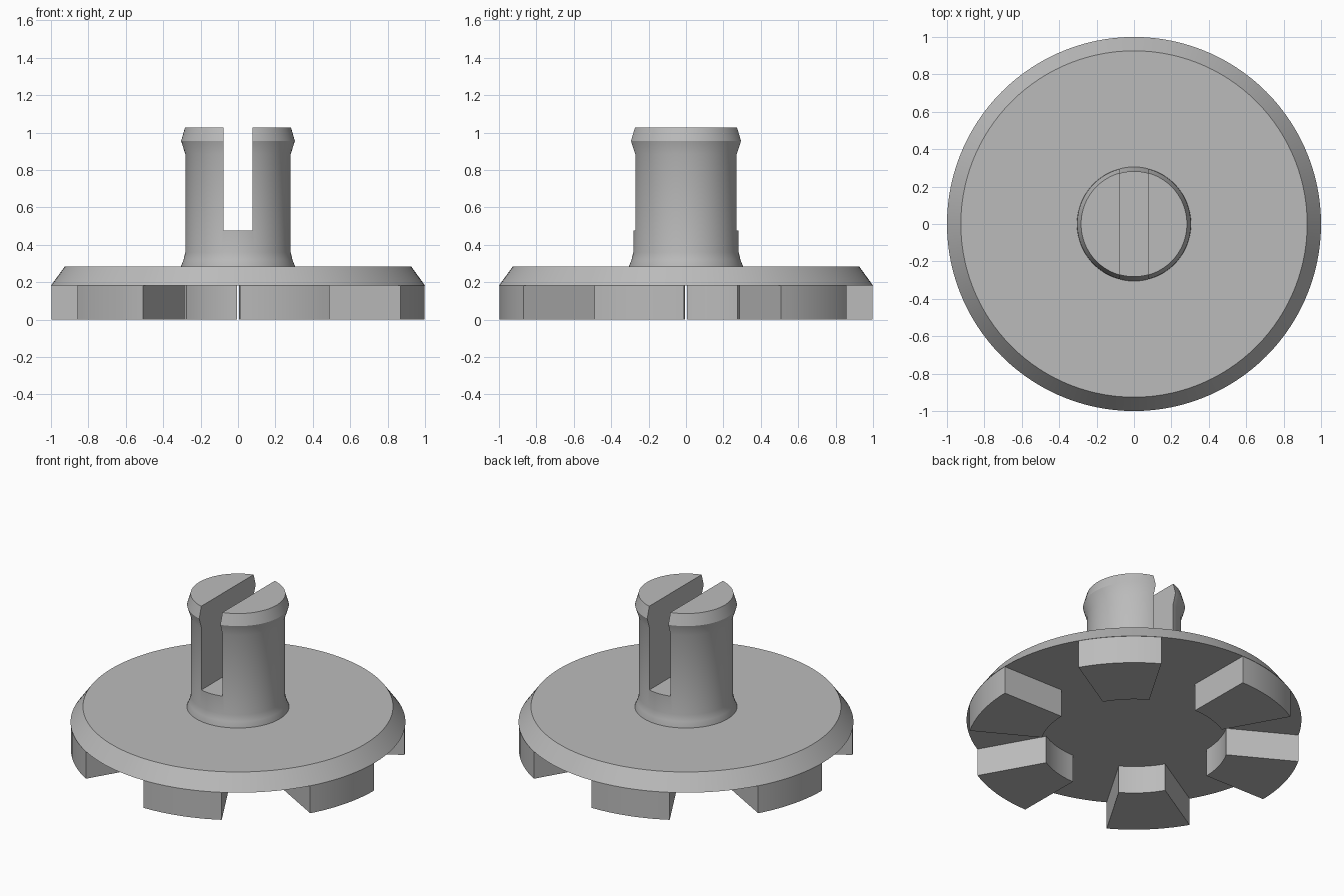
import bpy, bmesh
from math import sin, cos, radians, tau

cube = bpy.data.objects.get("Cube")
if cube:
    bpy.data.objects.remove(cube, do_unlink=True)

grey = bpy.data.materials.new("plain_grey")
grey.use_nodes = True
colour = (0.5, 0.5, 0.5, 1)
grey.diffuse_color = colour
grey.node_tree.nodes["Principled BSDF"].inputs["Base Color"].default_value = colour


def make_object(name, bm):
    bmesh.ops.recalc_face_normals(bm, faces=bm.faces)
    mesh = bpy.data.meshes.new(name)
    bm.to_mesh(mesh)
    bm.free()
    mesh.materials.append(grey)
    obj = bpy.data.objects.new(name, mesh)
    bpy.context.collection.objects.link(obj)
    return obj


def activate(obj):
    bpy.ops.object.select_all(action="DESELECT")
    obj.select_set(True)
    bpy.context.view_layer.objects.active = obj


def smooth(obj):
    activate(obj)
    bpy.ops.object.shade_smooth_by_angle(angle=radians(28))


def revolve(name, profile, steps=120):
    """Closed solid turned around z from (radius, height) points."""
    bm = bmesh.new()
    rings = [[bm.verts.new((r * cos(tau * i / steps), r * sin(tau * i / steps), z))
              for i in range(steps)] for r, z in profile]
    for low, high in zip(rings, rings[1:]):
        for i in range(steps):
            j = (i + 1) % steps
            bm.faces.new((low[i], low[j], high[j], high[i]))
    bm.faces.new(rings[0])
    bm.faces.new(rings[-1])
    return make_object(name, bm)


def ring_sector(name, inner, outer, height, centre, half, steps=10):
    """Block cut from a ring, standing on the ground."""
    angles = [radians(centre - half + 2 * half * i / steps) for i in range(steps + 1)]
    outline = [(outer * cos(a), outer * sin(a), 0) for a in angles]
    outline += [(inner * cos(a), inner * sin(a), 0) for a in reversed(angles)]
    bm = bmesh.new()
    base = bm.faces.new([bm.verts.new(p) for p in outline])
    top = bmesh.ops.extrude_face_region(bm, geom=[base], use_keep_orig=True)
    moved = [v for v in top["geom"] if isinstance(v, bmesh.types.BMVert)]
    bmesh.ops.translate(bm, verts=moved, vec=(0, 0, height))
    return make_object(name, bm)


DISC_BOTTOM, DISC_TOP = 0.182, 0.284

# Round plate with a sloping rim
smooth(revolve("disc", [(1, DISC_BOTTOM), (0.926, DISC_TOP)]))

# Stem with a flared foot and a flared lip
stem = revolve("stem", [(0.305, 0.25), (0.305, DISC_TOP), (0.291, 0.32), (0.282, 0.36),
                        (0.282, 0.885), (0.304, 0.955), (0.283, 1.028)])

# Slot through the stem, front to back
bm = bmesh.new()
bmesh.ops.create_cube(bm, size=1)
bmesh.ops.scale(bm, vec=(0.154, 1, 0.8), verts=bm.verts)
bmesh.ops.translate(bm, vec=(0, 0, 0.476 + 0.4), verts=bm.verts)
cutter = make_object("slot_cutter", bm)
cutter.hide_render = True
cut = stem.modifiers.new("slot", "BOOLEAN")
cut.operation = "DIFFERENCE"
cut.solver = "EXACT"
cut.object = cutter
activate(stem)
bpy.ops.object.modifier_apply(modifier=cut.name)
bpy.data.objects.remove(cutter, do_unlink=True)
smooth(stem)

# Six lugs under the plate
for k in range(6):
    smooth(ring_sector(f"lug_{k + 1}", 0.56, 0.998, DISC_BOTTOM, 60 * k - 15, 14.4))
